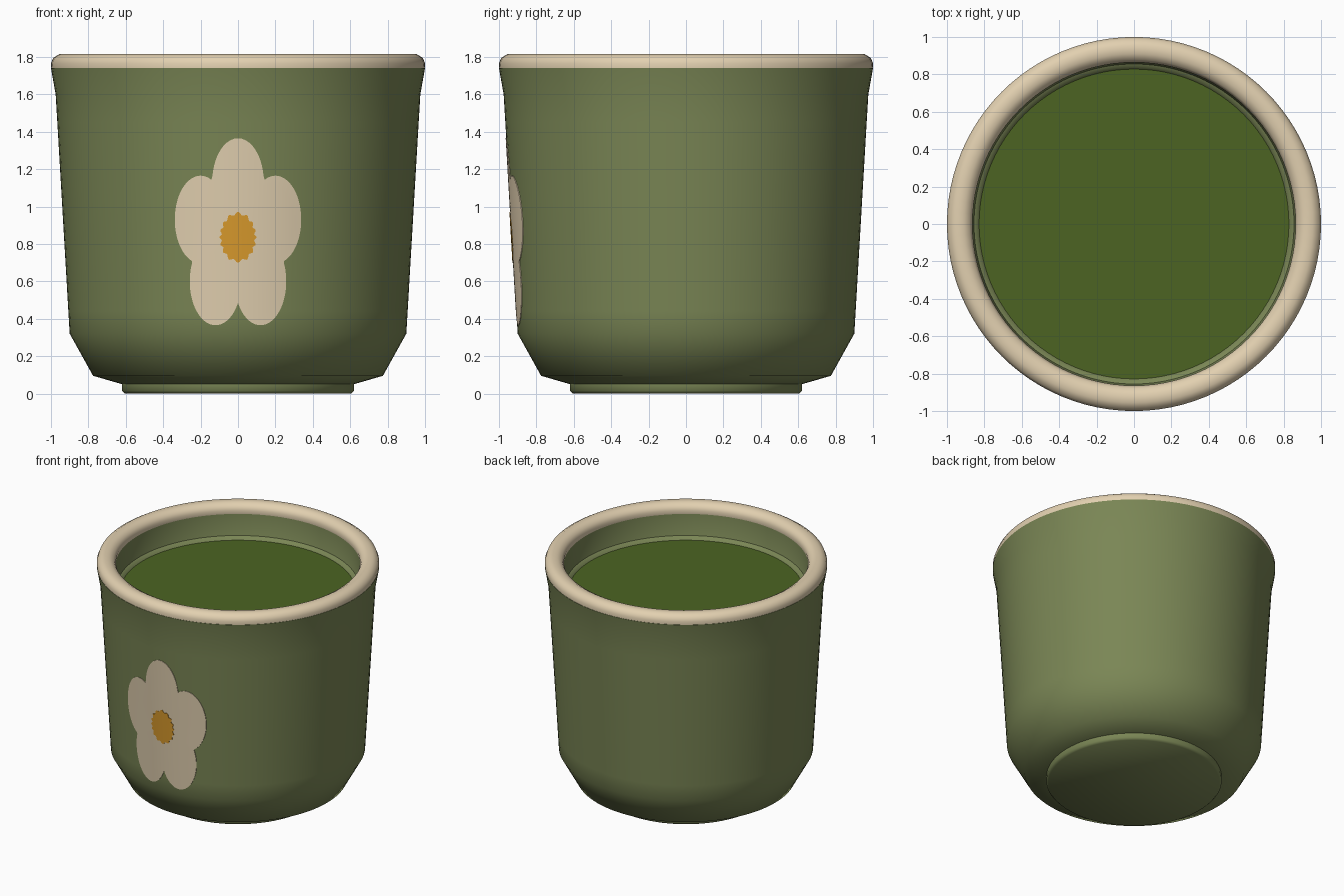
import bpy
import bmesh
from math import sin, cos, pi, sqrt, radians

if "Cube" in bpy.data.objects:
    bpy.data.objects.remove(bpy.data.objects["Cube"], do_unlink=True)


def material(name, rgb):
    linear = [((c / 255 + 0.055) / 1.055) ** 2.4 for c in rgb] + [1]
    mat = bpy.data.materials.new(name)
    mat.use_nodes = True
    mat.diffuse_color = linear
    mat.node_tree.nodes["Principled BSDF"].inputs["Base Color"].default_value = linear
    return mat


GLAZE = material("sage glaze", (122, 134, 85))
CREAM = material("cream", (226, 208, 176))
TEA = material("green tea", (76, 100, 34))
YELLOW = material("golden yellow", (218, 155, 45))


def finish(name, bm, mat, angle):
    bmesh.ops.recalc_face_normals(bm, faces=bm.faces)
    mesh = bpy.data.meshes.new(name)
    bm.to_mesh(mesh)
    bm.free()
    mesh.materials.append(mat)
    obj = bpy.data.objects.new(name, mesh)
    bpy.context.collection.objects.link(obj)
    bpy.ops.object.select_all(action="DESELECT")
    obj.select_set(True)
    bpy.context.view_layer.objects.active = obj
    bpy.ops.object.shade_smooth_by_angle(angle=radians(angle))
    return obj


def lathe(name, profile, mat, closed=False, angle=50, steps=96):
    """Spin a radius/height profile about the z axis."""
    bm = bmesh.new()
    verts = [bm.verts.new((r, 0, z)) for r, z in profile]
    pairs = list(zip(verts, verts[1:] + verts[:1]))
    edges = [bm.edges.new(p) for p in (pairs if closed else pairs[:-1])]
    bmesh.ops.spin(bm, geom=verts + edges, axis=(0, 0, 1), cent=(0, 0, 0),
                   steps=steps, angle=2 * pi)
    bmesh.ops.remove_doubles(bm, verts=bm.verts, dist=0.0005)
    return finish(name, bm, mat, angle)


# Cup: foot, outer wall, then inner wall down to the floor
lathe("cup_body", [
    (0, 0), (0.605, 0), (0.62, 0.015), (0.62, 0.05), (0.775, 0.095),
    (0.90, 0.32), (0.907, 0.44), (0.966, 1.45), (0.975, 1.6), (1.0, 1.74),
    (0.93, 1.76), (0.868, 1.74), (0.856, 1.575), (0.845, 1.55),
    (0.79, 0.36), (0.68, 0.17), (0, 0.15)], GLAZE)

# Rounded lip
lathe("cup_rim", [
    (0.998, 1.735), (1.0, 1.765), (0.988, 1.795), (0.955, 1.815),
    (0.91, 1.813), (0.878, 1.795), (0.864, 1.765), (0.868, 1.735)],
    CREAM, closed=True, angle=60)

# Drink, with a narrow glazed step around it
lathe("inner_step", [(0.858, 1.575), (0.84, 1.568), (0.825, 1.545)], GLAZE)
lathe("tea_surface", [(0, 1.55), (0.83, 1.55)], TEA)


# Painted flower, wrapped on the tapered wall
PETALS = [(0, 1.13), (0.2, 0.93), (-0.2, 0.93), (0.12, 0.60), (-0.12, 0.60)]
PETAL_X, PETAL_Z = 0.138, 0.235
MID_Z = 0.835


def petal_reach(a):
    """Distance from the flower centre to the outline of the joined petals."""
    dx, dz = cos(a) / PETAL_X, sin(a) / PETAL_Z
    best = 0.1
    for x, z in PETALS:
        px, pz = x / PETAL_X, (z - MID_Z) / PETAL_Z
        n, dot = dx * dx + dz * dz, dx * px + dz * pz
        disc = dot * dot - n * (px * px + pz * pz - 1)
        if disc >= 0:
            best = max(best, (dot + sqrt(disc)) / n)
    return best


def centre_reach(a):
    oval = 1 / sqrt((cos(a) / 0.093) ** 2 + (sin(a) / 0.128) ** 2)
    return oval * (1 + 0.06 * cos(16 * a))


def on_wall(x, z, lift):
    r = 0.90 + (z - 0.32) * 0.0585 + lift
    return (x, -sqrt(r * r - x * x), z)


def decal(name, reach, mat, lift, steps=160, rings=8):
    bm = bmesh.new()
    hub = bm.verts.new(on_wall(0, MID_Z, lift))
    prev = None
    for k in range(1, rings + 2):
        t, h = min(k / rings, 1), lift if k <= rings else -0.003
        ring = []
        for i in range(steps):
            a = 2 * pi * i / steps
            d = reach(a) * t
            ring.append(bm.verts.new(on_wall(d * cos(a), MID_Z + d * sin(a), h)))
        for i in range(steps):
            j = (i + 1) % steps
            if prev:
                bm.faces.new((prev[i], ring[i], ring[j], prev[j]))
            else:
                bm.faces.new((hub, ring[i], ring[j]))
        prev = ring
    bm.normal_update()
    # Face the paint outwards, away from the wall
    obj = finish(name, bm, mat, 30)
    if obj.data.polygons[0].normal.y > 0:
        obj.data.flip_normals()
    return obj


decal("flower_petals", petal_reach, CREAM, 0.003)
decal("flower_centre", centre_reach, YELLOW, 0.006)
